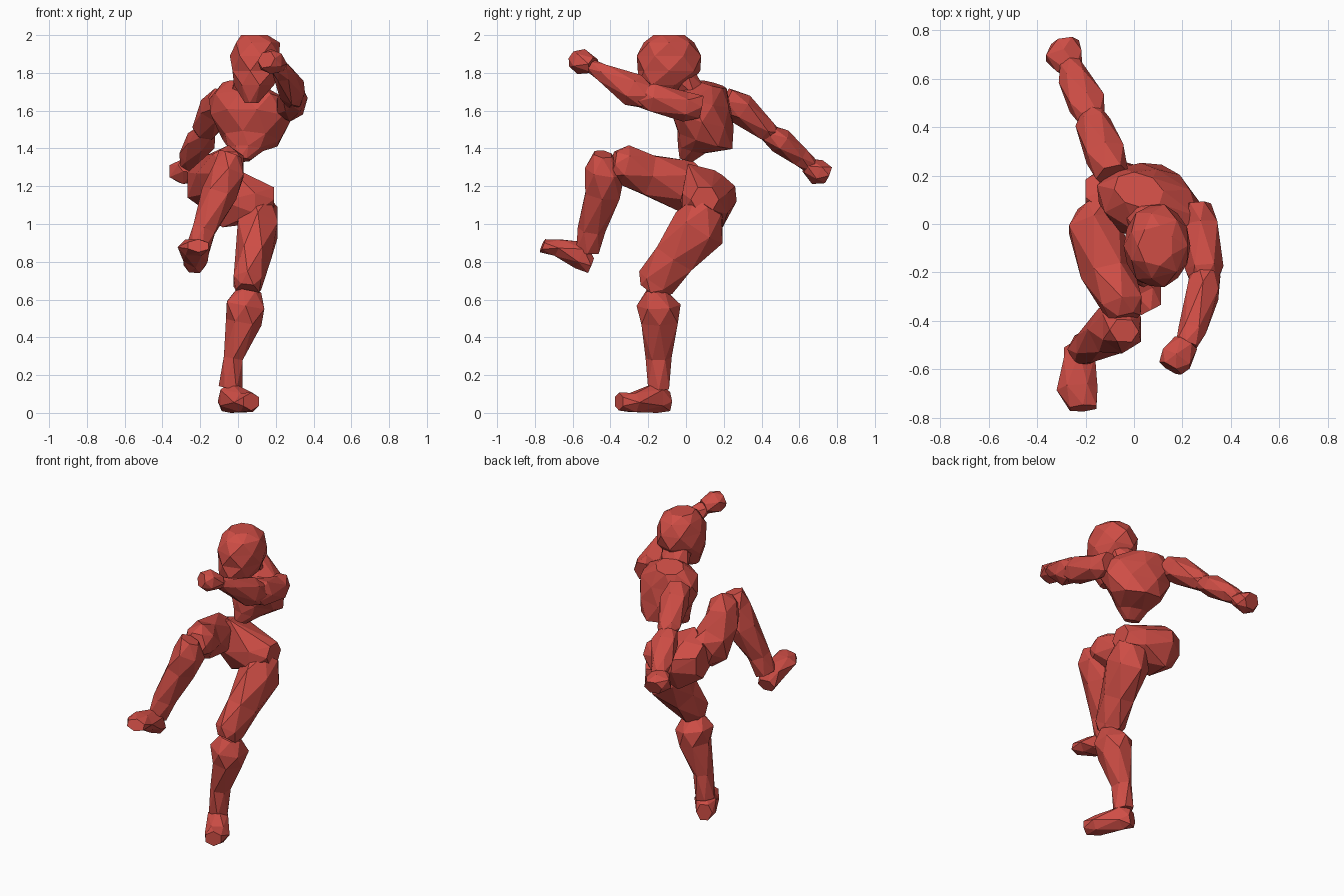
import bpy, bmesh, math
from mathutils import Vector

red = bpy.data.materials.new("red")
red.diffuse_color = (0.62, 0.075, 0.06, 1)


def finish(name, bm):
    for v in bm.verts:
        v.co.z = max(v.co.z, 0)
    bmesh.ops.triangulate(bm, faces=[f for f in bm.faces if len(f.verts) > 4])
    bmesh.ops.recalc_face_normals(bm, faces=bm.faces)
    me = bpy.data.meshes.new(name)
    bm.to_mesh(me)
    bm.free()
    me.materials.append(red)
    ob = bpy.data.objects.new(name, me)
    bpy.context.collection.objects.link(ob)


def loft(name, rings, side=(1, 0, 0), axis=None, n=6, hull=()):
    """Faceted body through rings (x, y, z, half width, half depth)."""
    ax = Vector(axis) if axis else Vector(rings[-1][:3]) - Vector(rings[0][:3])
    ax.normalize()
    s = Vector(side)
    s = (s - ax * s.dot(ax)).normalized()
    d = ax.cross(s)
    bm = bmesh.new()
    loops = []
    for k, (x, y, z, w, h) in enumerate(rings):
        loop = []
        for i in range(n):
            a = math.tau * (i + 0.5 * (k % 2)) / n
            loop.append(bm.verts.new(Vector((x, y, z)) + 1.06 * (s * w * math.cos(a) + d * h * math.sin(a))))
        loops.append(loop)
    if hull:
        for p in hull:
            bm.verts.new(p)
        bmesh.ops.convex_hull(bm, input=bm.verts)
        inside = [v for v in bm.verts if not v.link_faces]
        bmesh.ops.delete(bm, geom=inside, context='VERTS')
    else:
        for k, (a, b) in enumerate(zip(loops, loops[1:])):
            for i in range(n):
                j = (i + 1) % n
                if k % 2 == 0:
                    tris = ((a[i], a[j], b[i]), (a[j], b[j], b[i]))
                else:
                    tris = ((a[i], b[j], b[i]), (a[i], a[j], b[j]))
                for t in tris:
                    bm.faces.new(t)
        bm.faces.new(loops[0])
        bm.faces.new(loops[-1])
    finish(name, bm)


# Head, tapering forward to the chin
loft("head", [(.07, -.17, 1.64, .035, .04), (.09, -.12, 1.735, .105, .13),
              (.095, -.09, 1.81, .13, .16), (.095, -.09, 1.89, .13, .165),
              (.1, -.09, 1.96, .115, .13), (.09, -.09, 2.0, .07, .08)],
     axis=(0, 0, 1), n=7)
loft("neck", [(.06, .04, 1.69, .09, .07), (.085, -.04, 1.81, .09, .07)])

# Torso, twisted and leaning, ribs hanging low at the back, narrowing to the waist
loft("torso", [(.02, .0, 1.34, .045, .035), (.04, .03, 1.395, .09, .07),
               (.07, .1, 1.445, .15, .15), (.065, .085, 1.56, .205, .16),
               (.055, .095, 1.66, .205, .135), (.02, .14, 1.74, .10, .07)],
     side=(.92, -.33, -.14), axis=(.1, .3, 1), n=8)

# Pelvis, hips tilted with a peak at the waist
loft("pelvis", [(.19, .1, 1.13, .07, .07), (.09, .1, 1.11, .13, .10),
                (-.08, .12, 1.12, .14, .15), (-.2, .11, 1.16, .08, .10)],
     side=(0, 1, 0), axis=(1, 0, 0),
     hull=[(-.07, .01, 1.32), (-.09, .15, 1.285), (-.08, .26, 1.2), (.15, .08, 1.2)])

# Standing leg
loft("standing_thigh", [(.12, .12, 1.10, .085, .09), (.105, .07, .98, .115, .14),
                        (.08, -.06, .82, .09, .12), (.05, -.16, .69, .08, .10),
                        (.05, -.185, .645, .06, .07)])
loft("standing_shin", [(.06, -.16, .65, .06, .05), (.04, -.145, .57, .11, .11),
                       (.03, -.14, .48, .09, .105), (-.025, -.145, .29, .055, .065),
                       (-.04, -.145, .13, .06, .06)])
loft("standing_foot", [(-.065, -.095, .06, .045, .055), (-.04, -.15, .08, .065, .08),
                       (.045, -.28, .055, .07, .055), (.07, -.355, .06, .05, .045)],
     side=(.83, .55, 0))

# Raised leg
loft("raised_thigh", [(-.15, .08, 1.19, .08, .09), (-.165, 0, 1.2, .115, .13),
                      (-.11, -.2, 1.26, .105, .115), (-.05, -.33, 1.315, .09, .10),
                      (-.035, -.39, 1.32, .06, .07)])
loft("raised_shin", [(-.04, -.44, 1.37, .06, .05), (-.05, -.43, 1.28, .09, .10),
                     (-.10, -.44, 1.16, .09, .10), (-.18, -.5, .97, .065, .07),
                     (-.215, -.52, .86, .06, .065)])
loft("raised_foot", [(-.23, -.505, .78, .055, .045), (-.225, -.56, .835, .07, .07),
                     (-.235, -.68, .875, .08, .05), (-.21, -.76, .885, .06, .035)])

# Arm stretched behind
loft("back_upper_arm", [(-.09, .2, 1.66, .065, .07), (-.12, .29, 1.61, .085, .08),
                        (-.17, .42, 1.5, .07, .06), (-.175, .46, 1.475, .045, .04)])
loft("back_forearm", [(-.17, .42, 1.49, .05, .045), (-.195, .5, 1.44, .08, .065),
                      (-.245, .6, 1.36, .065, .055), (-.265, .66, 1.31, .045, .04)])
loft("back_hand", [(-.265, .635, 1.31, .05, .04), (-.29, .695, 1.275, .08, .065),
                   (-.285, .75, 1.26, .055, .05)])

# Arm reaching forward
loft("front_upper_arm", [(.26, .08, 1.62, .055, .065), (.275, 0, 1.62, .075, .075),
                         (.29, -.18, 1.67, .075, .08), (.29, -.25, 1.68, .055, .055)])
loft("front_forearm", [(.295, -.2, 1.67, .06, .065), (.285, -.28, 1.71, .07, .085),
                       (.24, -.44, 1.80, .055, .05), (.215, -.5, 1.835, .045, .035)])
loft("front_hand", [(.215, -.49, 1.84, .05, .04), (.175, -.555, 1.86, .07, .065),
                    (.15, -.595, 1.87, .05, .045)])
